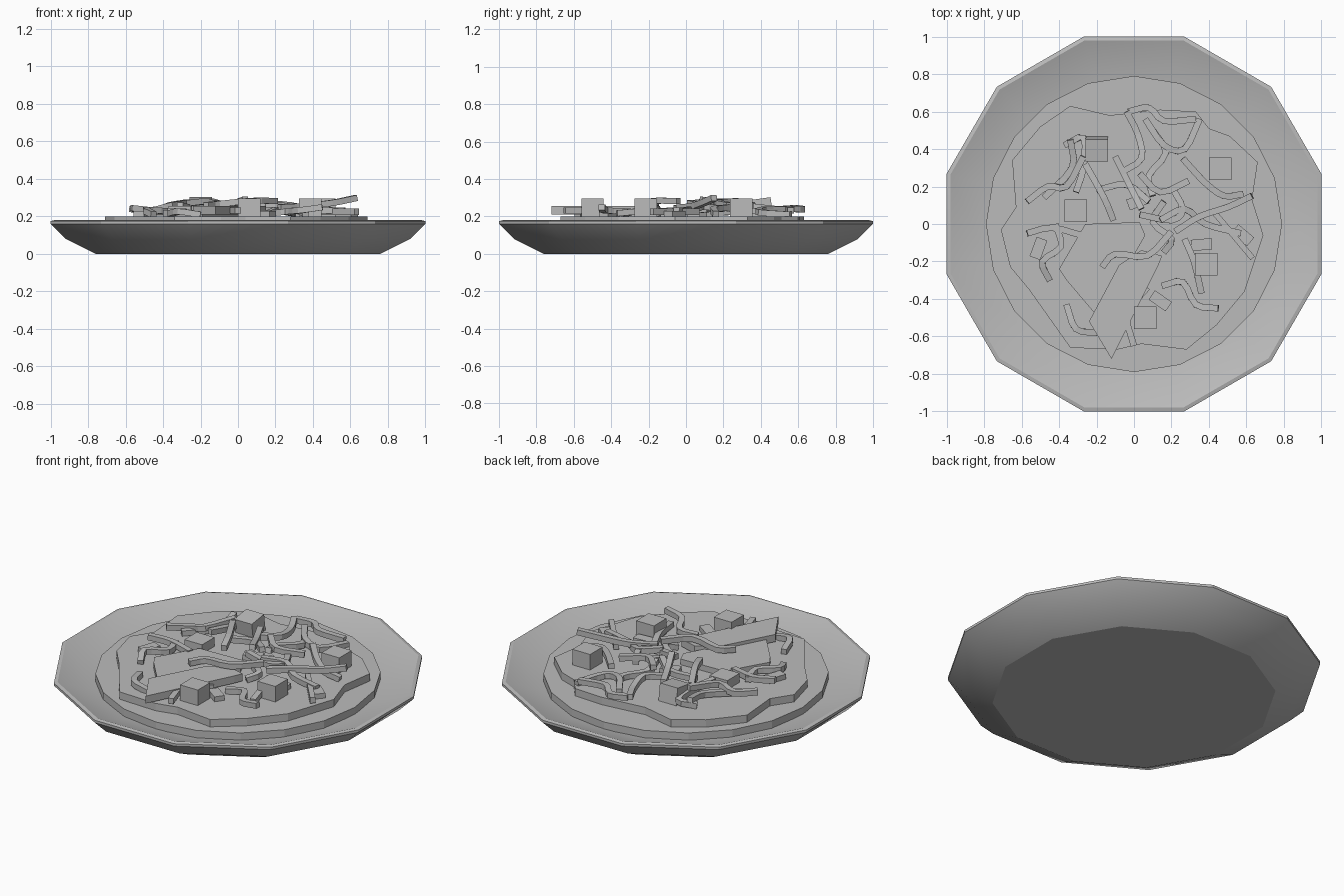
import bpy
import bmesh
import math
import random
from mathutils import Vector

random.seed(4)
cube = bpy.data.objects.get("Cube")
if cube:
    bpy.data.objects.remove(cube)

GREY = (0.5, 0.5, 0.5, 1)
grey = bpy.data.materials.new("plain grey")
grey.use_nodes = True
grey.diffuse_color = GREY
grey.node_tree.nodes["Principled BSDF"].inputs["Base Color"].default_value = GREY


def finish(name, bm, smooth_angle=None):
    bmesh.ops.recalc_face_normals(bm, faces=bm.faces)
    mesh = bpy.data.meshes.new(name)
    bm.to_mesh(mesh)
    bm.free()
    mesh.materials.append(grey)
    obj = bpy.data.objects.new(name, mesh)
    bpy.context.collection.objects.link(obj)
    if smooth_angle:
        bpy.ops.object.select_all(action="DESELECT")
        obj.select_set(True)
        bpy.context.view_layer.objects.active = obj
        bpy.ops.object.shade_smooth_by_angle(angle=math.radians(smooth_angle))
    return obj


def ring(radius, sides, turn=0.0):
    return [(radius * math.cos(math.tau * i / sides + turn),
             radius * math.sin(math.tau * i / sides + turn)) for i in range(sides)]


def loft(bm, loops):
    """Join closed vertex loops and cap both ends."""
    rows = [[bm.verts.new(p) for p in loop] for loop in loops]
    n = len(rows[0])
    for a, b in zip(rows, rows[1:]):
        for i in range(n):
            j = (i + 1) % n
            bm.faces.new((a[i], a[j], b[j], b[i]))
    bm.faces.new(rows[0])
    bm.faces.new(rows[-1])


def slab(name, outline, bottom, top):
    bm = bmesh.new()
    loft(bm, [[(x, y, z) for x, y in outline] for z in (bottom, top)])
    return finish(name, bm)


def block(name, x, y, z, size, turn=0.0, tilt=0.0):
    bm = bmesh.new()
    bmesh.ops.create_cube(bm, size=1)
    bmesh.ops.scale(bm, vec=size, verts=bm.verts)
    obj = finish(name, bm)
    obj.location = (x, y, z)
    obj.rotation_euler = (math.radians(tilt), 0, math.radians(turn))
    return obj


def spline(points, steps=3):
    """Smooth path through the points."""
    pts = [points[0] * 2 - points[1]] + points + [points[-1] * 2 - points[-2]]
    path = []
    for a, b, c, d in zip(pts, pts[1:], pts[2:], pts[3:]):
        for s in range(steps):
            t = s / steps
            path.append((b * 2 + (c - a) * t + (a * 2 - b * 5 + c * 4 - d) * t ** 2
                         + (b * 3 - a - c * 3 + d) * t ** 3) / 2)
    return path + [points[-1]]


def strand(name, flat, start, end):
    """Thin square shred following a plan path, rising from start to end."""
    last = len(flat) - 1
    points = [Vector((x, y, start + (end - start) * i / last + random.uniform(-0.012, 0.012)))
              for i, (x, y) in enumerate(flat)]
    path = spline(points)
    loops = []
    for i, p in enumerate(path):
        along = path[min(i + 1, len(path) - 1)] - path[max(i - 1, 0)]
        side = along.cross(Vector((0, 0, 1))).normalized() * 0.017
        up = side.cross(along).normalized() * 0.016
        loops.append([p + side + up, p - side + up, p - side - up, p + side - up])
    bm = bmesh.new()
    loft(bm, loops)
    return finish(name, bm)


# Twelve-sided plate: widths across the flats, from underside to inner floor
plate = bmesh.new()
profile = [(0.76, 0), (0.92, 0.08), (1, 0.16), (1, 0.175), (0.98, 0.18), (0.78, 0.11)]
loft(plate, [[(x, y, z) for x, y in ring(r / math.cos(math.pi / 12), 12, math.pi / 12)]
             for r, z in profile])
finish("plate", plate, 25)

# Round flatbread and the ragged layer on it
slab("round_flatbread", ring(0.79, 20), 0.1, 0.155)
slab("ragged_layer", [
    (-.34, .63), (-.13, .58), (.14, .61), (.33, .6), (.4, .51), (.51, .47), (.66, .33),
    (.63, .13), (.69, -.06), (.59, -.36), (.44, -.54), (.28, -.67), (.04, -.64),
    (-.09, -.67), (-.34, -.66), (-.56, -.35), (-.66, -.23), (-.71, -.03), (-.63, .09),
    (-.65, .34), (-.5, .52)], 0.15, 0.2)

# Two pointed slices
slab("back_slice", [(-.26, 0), (.03, .01), (.06, -.06), (-.19, -.5), (-.36, -.3),
                    (-.4, -.24)], 0.19, 0.235)
slab("front_slice", [(-.12, -.72), (-.24, -.52), (-.08, -.22), (.04, -.14), (.15, -.17),
                     (.13, -.22)], 0.21, 0.255)

# Diced cubes
for i, (x, y, tilt) in enumerate([(-.2, .4, 8), (.46, .295, 0), (.385, -.215, 0),
                                  (.06, -.5, 0), (-.31, .07, 0)]):
    height = 0.24 if x != -.31 else 0.2
    block(f"diced_cube_{i}", x, y, height, (0.12, 0.12, 0.11), 0, tilt)

# Small flat chips and one straight stick
for i, (x, y, turn) in enumerate([(-.51, -.13, 70), (.14, -.41, -35), (.36, -.11, 5),
                                  (.58, -.06, -40), (.02, .12, 20)]):
    block(f"chip_{i}", x, y, 0.215, (0.11, 0.06, 0.03), turn)
block("straight_stick", .53, -.06, 0.225, (0.32, 0.03, 0.035), -50)

# Curled shreds in three groups: plan path, start height, end height
back_shreds = [
    ([(-.03, .6), (.08, .62), (.16, .55), (.33, .56)], .25, .24),
    ([(.35, .56), (.27, .4), (.16, .42), (.06, .56)], .22, .23),
    ([(-.04, .6), (.02, .48), (.04, .35), (-.06, .28)], .24, .26),
    ([(.1, .5), (.17, .38), (.08, .26), (.1, .15)], .23, .25),
    ([(.26, .35), (.38, .22), (.48, .15), (.58, .16)], .25, .22),
    ([(-.37, .42), (-.27, .46), (-.27, .3), (-.31, .17)], .22, .25),
    ([(-.57, .12), (-.46, .2), (-.36, .2), (-.27, .36)], .23, .27),
    ([(-.34, .45), (-.33, .3), (-.48, .14)], .25, .22),
]
middle_shreds = [
    ([(-.26, .32), (-.16, .14), (-.11, .02)], .28, .26),
    ([(-.1, .36), (-.03, .22), (.04, .08)], .26, .28),
    ([(.03, .27), (.14, .17), (.29, .23)], .28, .25),
    ([(-.2, .18), (-.04, .21), (.08, .12)], .24, .27),
    ([(.63, .15), (.5, .09), (.35, .04), (.22, -.04)], .3, .24),
    ([(.16, .12), (.1, .01), (.2, -.08), (.16, -.15)], .25, .22),
    ([(.14, .02), (.27, .08), (.38, .0), (.57, -.05)], .27, .22),
    ([(.2, .2), (.26, .08), (.2, .02), (.03, .05)], .25, .26),
]
front_shreds = [
    ([(-.57, -.05), (-.44, -.02), (-.28, -.06)], .25, .22),
    ([(-.42, 0), (-.39, -.12), (-.49, -.2), (-.45, -.3)], .23, .22),
    ([(-.17, -.23), (-.1, -.16), (.07, -.17), (.2, -.04)], .27, .28),
    ([(.15, -.33), (.26, -.31), (.33, -.43), (.45, -.45)], .22, .25),
    ([(.07, -.34), (.0, -.42), (-.04, -.5), (0, -.65)], .23, .22),
    ([(-.36, -.43), (-.31, -.56), (-.2, -.58)], .21, .22),
    ([(.27, -.08), (.32, -.2), (.36, -.37)], .23, .21),
]
groups = {"back": back_shreds, "middle": middle_shreds, "front": front_shreds}
for group, shreds in groups.items():
    for i, (path, start, end) in enumerate(shreds):
        strand(f"{group}_shred_{i}", path, start, end)
